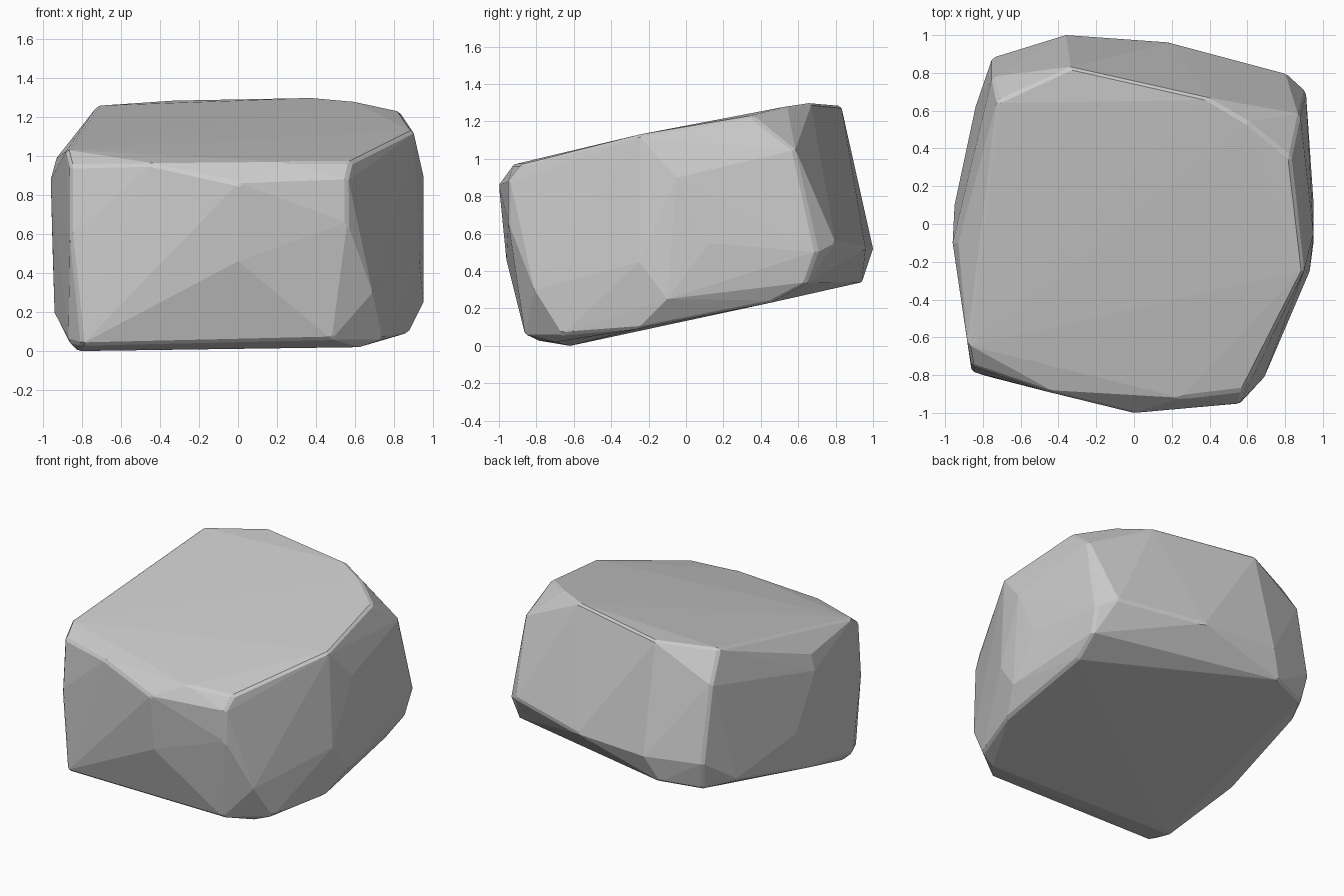
import bpy
import bmesh

# Corner points of the boulder, grouped by region
top_rim = [
    (-0.88, -0.64, 1.03), (-0.45, -0.89, 0.96), (0.25, -0.92, 0.97),
    (0.58, -0.88, 0.97), (0.90, -0.25, 1.13), (0.83, 0.35, 1.23),
    (0.60, 0.54, 1.28), (0.38, 0.67, 1.30), (-0.05, 0.76, 1.29),
    (-0.33, 0.83, 1.285), (-0.72, 0.65, 1.26), (-0.93, -0.10, 0.99),
]
front_side = [
    (-0.86, -0.75, 0.95), (-0.86, -0.78, 0.60), (-0.83, -0.77, 0.31),
    (0.0, -1.0, 0.86), (0.0, -0.96, 0.46), (0.56, -0.95, 0.88),
    (0.56, -0.95, 0.66), (0.69, -0.81, 0.30), (-0.30, -0.88, 0.25),
]
right_side = [
    (0.95, -0.05, 0.90), (0.95, -0.10, 0.25), (0.93, -0.25, 0.45),
    (0.95, 0.12, 0.55), (0.88, 0.58, 1.05), (0.91, 0.70, 0.50),
    (0.89, 0.64, 0.33),
]
back_side = [
    (0.80, 0.80, 0.55), (0.20, 0.96, 0.52), (-0.36, 1.0, 0.52),
    (-0.75, 0.88, 0.52), (-0.75, 0.78, 1.05), (-0.84, 0.62, 0.33),
]
left_side = [(-0.96, -0.10, 0.88), (-0.95, 0.10, 0.50), (-0.94, -0.10, 0.18)]
base_rim = [
    (-0.82, -0.62, 0.0), (-0.87, -0.66, 0.05), (-0.80, -0.80, 0.03),
    (0.15, -0.84, 0.08), (0.48, -0.86, 0.06), (0.62, -0.70, 0.02),
    (0.74, -0.66, 0.06), (0.87, -0.26, 0.09), (0.86, 0.45, 0.23),
    (-0.45, 0.94, 0.34), (-0.72, 0.84, 0.32),
]

# Wrap the points in a tight faceted skin
bm = bmesh.new()
for p in top_rim + front_side + right_side + back_side + left_side + base_rim:
    bm.verts.new(p)
hull = bmesh.ops.convex_hull(bm, input=bm.verts[:])
loose = [v for v in bm.verts if not v.link_faces]
bmesh.ops.delete(bm, geom=loose, context='VERTS')

# Slightly knock off the sharp corners
bmesh.ops.bevel(bm, geom=[e for e in bm.edges if e.calc_face_angle(0) > 0.6],
                offset=0.015, segments=1, affect='EDGES')
bmesh.ops.recalc_face_normals(bm, faces=bm.faces[:])

mesh = bpy.data.meshes.new("boulder")
bm.to_mesh(mesh)
bm.free()
boulder = bpy.data.objects.new("boulder", mesh)
bpy.context.collection.objects.link(boulder)

# Plain grey stone
stone = bpy.data.materials.new("grey_stone")
stone.diffuse_color = (0.6, 0.6, 0.6, 1.0)
mesh.materials.append(stone)
